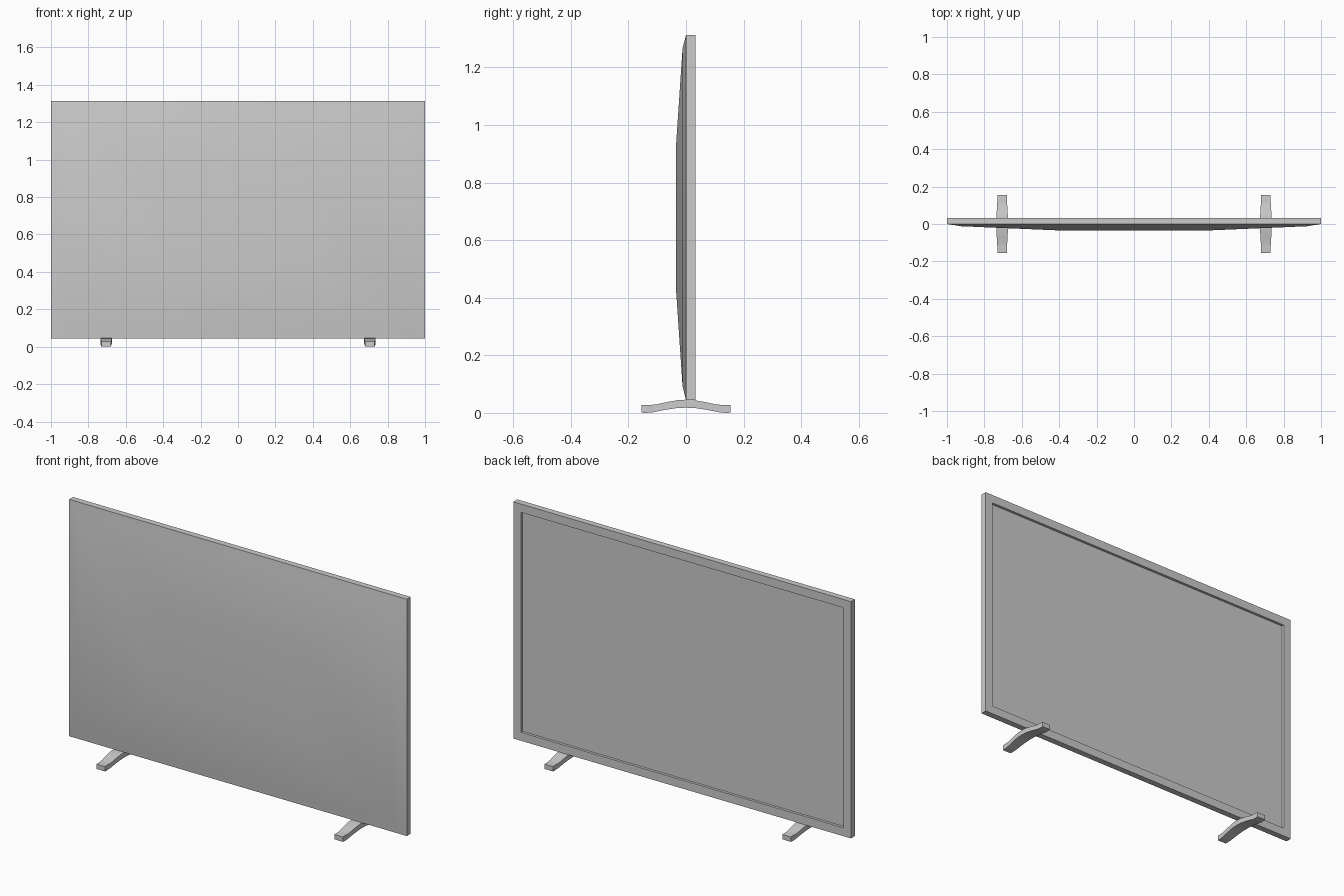
import bpy, bmesh

if "Cube" in bpy.data.objects:
    bpy.data.objects.remove(bpy.data.objects["Cube"])

ZC, HX, HZ = 0.679, 1.0, 0.634   # panel centre height and half sizes
DEPTH = 0.033                    # frame thickness
BORDER = 0.045
RECESS = 0.014


def make_object(name, bm, angle=0.5):
    bmesh.ops.recalc_face_normals(bm, faces=bm.faces)
    me = bpy.data.meshes.new(name)
    bm.to_mesh(me)
    bm.free()
    ob = bpy.data.objects.new(name, me)
    bpy.context.collection.objects.link(ob)
    bpy.ops.object.select_all(action='DESELECT')
    ob.select_set(True)
    bpy.context.view_layer.objects.active = ob
    bpy.ops.object.shade_smooth_by_angle(angle=angle)
    return ob


def loft(bm, rings, cap_start=True, cap_end=True):
    loops = [[bm.verts.new(p) for p in ring] for ring in rings]
    for a, b in zip(loops, loops[1:]):
        n = len(a)
        for i in range(n):
            j = (i + 1) % n
            bm.faces.new((a[i], a[j], b[j], b[i]))
    if cap_start:
        bm.faces.new(loops[0])
    if cap_end:
        bm.faces.new(loops[-1])


def rect(hx, hz, y):
    return [(sx * hx, y, ZC + sz * hz)
            for sx, sz in ((-1, -1), (1, -1), (1, 1), (-1, 1))]


# Bezel frame with a stepped opening
bm = bmesh.new()
ix, iz = HX - BORDER, HZ - BORDER
loft(bm, [rect(HX, HZ, 0), rect(HX, HZ, DEPTH), rect(ix, iz, DEPTH),
          rect(ix, iz, DEPTH - RECESS)], False, False)
make_object("bezel_frame", bm)

# Recessed screen panel
bm = bmesh.new()
loft(bm, [rect(ix, iz, DEPTH - RECESS - 0.004), rect(ix, iz, DEPTH - RECESS)])
make_object("screen", bm)

# Shallow domed casing on the other side
bm = bmesh.new()
loft(bm, [rect(HX, HZ, 0), rect(HX * 0.925, HZ * 0.925, -0.012),
          rect(HX * 0.41, HZ * 0.41, -0.034)], False, True)
make_object("rear_casing", bm)

# Arched feet: half profile (y, bottom z, top z, half width), mirrored in y
half = [(0.0, 0.018, 0.046, 0.031), (0.03, 0.017, 0.044, 0.031),
        (0.07, 0.011, 0.037, 0.029), (0.105, 0.004, 0.029, 0.027),
        (0.12, 0.001, 0.028, 0.026), (0.145, 0.0, 0.028, 0.025),
        (0.155, 0.001, 0.027, 0.025)]
stations = [(-y, b, t, w) for y, b, t, w in reversed(half[1:])] + half
for side, x in (("left", -0.705), ("right", 0.695 + 0.01)):
    bm = bmesh.new()
    loft(bm, [[(x - w, y, b), (x + w, y, b), (x + w, y, t), (x - w, y, t)]
              for y, b, t, w in stations])
    make_object(side + "_foot", bm)
